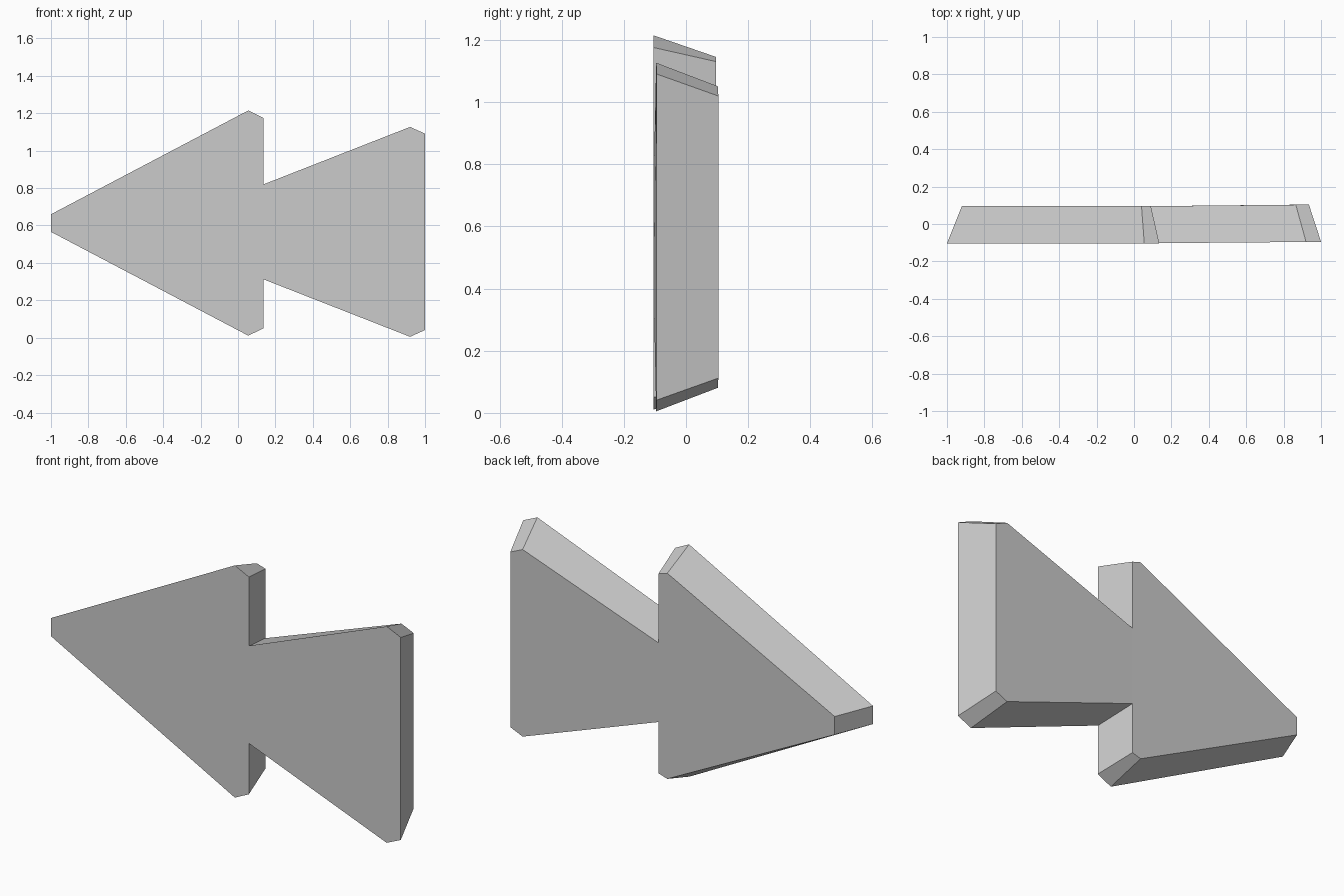
import bpy
import bmesh

cube = bpy.data.objects.get("Cube")
if cube:
    bpy.data.objects.remove(cube, do_unlink=True)

grey = bpy.data.materials.new("plain_grey")
grey.use_nodes = True
colour = (0.6, 0.6, 0.6, 1.0)
grey.diffuse_color = colour
grey.node_tree.nodes["Principled BSDF"].inputs["Base Color"].default_value = colour


def arrow(name, centre_z, front, back):
    """Tapered plate: half outlines of (x, y, height above centre), mirrored downwards."""
    bm = bmesh.new()
    rings = []
    for half in (front, back):
        upper = [(x, y, centre_z + h) for x, y, h in half]
        lower = [(x, y, centre_z - h) for x, y, h in reversed(half)]
        rings.append([bm.verts.new(p) for p in upper + lower])
    a, b = rings
    bm.faces.new(a)
    bm.faces.new(b[::-1])
    for i in range(len(a)):
        j = (i + 1) % len(a)
        bm.faces.new((a[i], a[j], b[j], b[i]))
    bmesh.ops.recalc_face_normals(bm, faces=bm.faces)
    mesh = bpy.data.meshes.new(name)
    bm.to_mesh(mesh)
    bm.free()
    mesh.materials.append(grey)
    obj = bpy.data.objects.new(name, mesh)
    bpy.context.collection.objects.link(obj)
    return obj


# Leading arrowhead with blunt tip and clipped rear corners
arrow("leading_arrowhead", 0.613,
      [(-1.0, -0.104, 0.047), (0.055, -0.104, 0.602), (0.135, -0.104, 0.563)],
      [(-0.92, 0.096, 0.047), (0.04, 0.096, 0.533), (0.09, 0.096, 0.518)])

# Trailing arrowhead, turned slightly, its narrow end buried in the leading one
arrow("trailing_arrowhead", 0.566,
      [(0.06, -0.103, 0.224), (0.92, -0.096, 0.561), (1.0, -0.095, 0.525)],
      [(0.06, 0.095, 0.194), (0.865, 0.103, 0.485), (0.935, 0.104, 0.454)])
